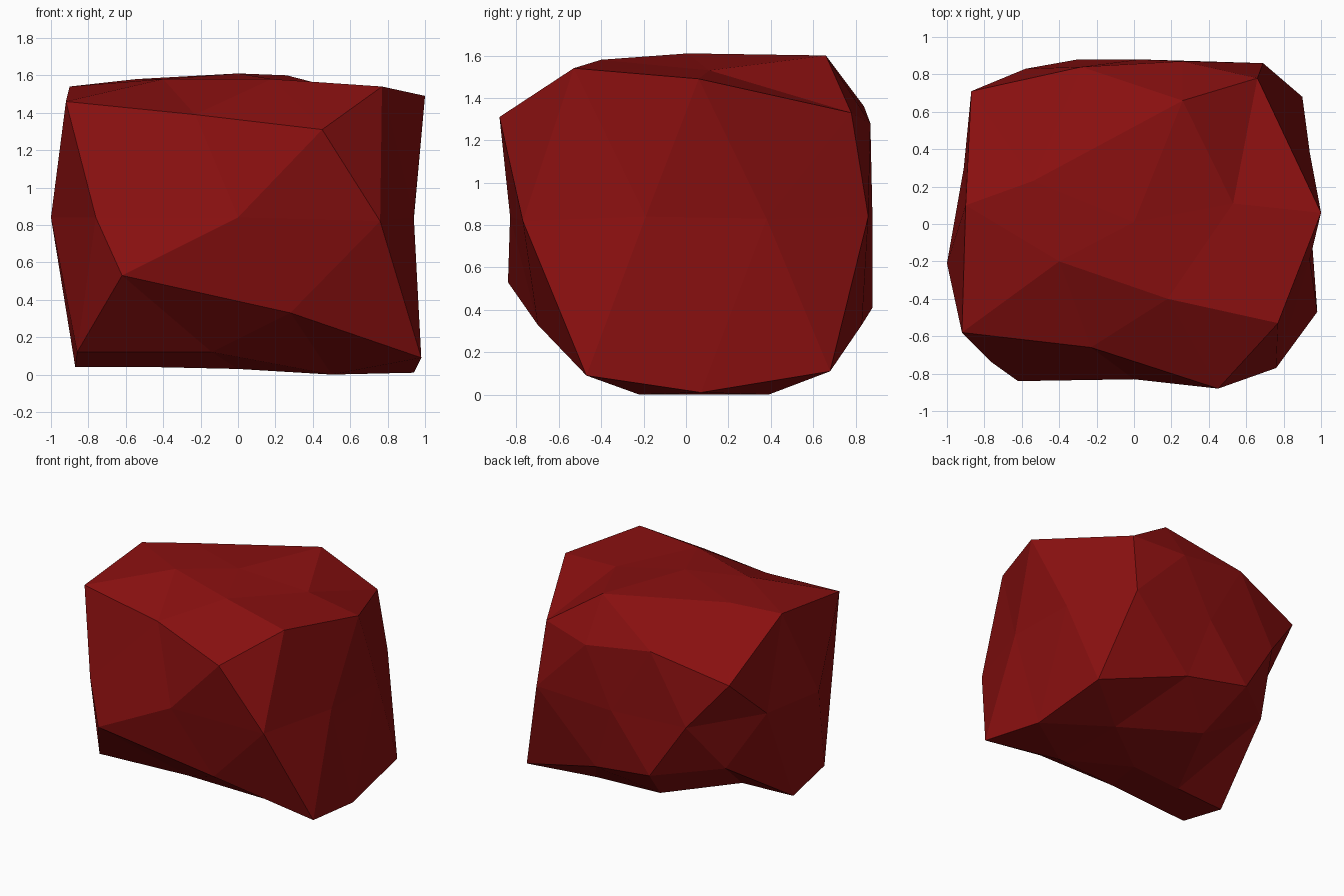
import bpy, bmesh, math

if "Cube" in bpy.data.objects:
    bpy.data.objects.remove(bpy.data.objects["Cube"])

# Rings of the rock, listed counter-clockwise from +x; each entry is a shaped point
BOTTOM = [(0, 0, .03)]
UNDERSIDE = [(.5, .39, 0), (-.17, .56, .12), (-.45, -.05, .04), (-.14, -.42, .12), (.5, -.22, 0)]
LOWER = [(.94, .07, .01), (.9, .68, .11), (.2, .83, .33), (-.3, .88, .41), (-.72, .54, .45),
         (-.87, -.08, .04), (-.86, -.48, .12), (-.62, -.84, .53), (.28, -.7, .33), (.98, -.47, .09)]
MIDDLE = [(.94, .38, .83), (.69, .86, .84), (.03, .88, .83), (-.58, .83, .84), (-.91, .3, .84),
          (-1, -.21, .84), (-.76, -.74, .84), (0, -.83, .84), (.76, -.77, .82), (.94, -.19, .84)]
UPPER = [(1, .06, 1.49), (.66, .78, 1.33), (.26, .87, 1.28), (-.28, .84, 1.36), (-.87, .71, 1.2),
         (-.9, .1, 1.54), (-.92, -.58, 1.46), (-.23, -.66, 1.39), (.45, -.88, 1.31), (.77, -.53, 1.54)]
CROWN = [(.53, .11, 1.53), (.26, .66, 1.6), (-.54, .23, 1.58), (-.4, -.2, 1.58), (.18, -.4, 1.58)]
TOP = [(0, .01, 1.61)]


def shaped(co):
    """Pick the ring from the height and the slot from the angle on the unit sphere."""
    deg = math.degrees(math.atan2(co.y, co.x)) % 360
    z = co.z
    if abs(z) > .95:
        return (TOP if z > 0 else BOTTOM)[0]
    if z > .7:
        return CROWN[round(deg / 72) % 5]
    if z < -.7:
        return UNDERSIDE[round((deg - 36) / 72) % 5]
    if abs(z) < .2:
        return MIDDLE[round((deg - 18) / 36) % 10]
    return (UPPER if z > 0 else LOWER)[round(deg / 36) % 10]


# Low-poly sphere pushed into a chunky boulder
bm = bmesh.new()
bmesh.ops.create_icosphere(bm, subdivisions=2, radius=1)
for v in bm.verts:
    v.co = shaped(v.co.normalized())
bmesh.ops.recalc_face_normals(bm, faces=bm.faces)
mesh = bpy.data.meshes.new("rock")
bm.to_mesh(mesh)
bm.free()

mat = bpy.data.materials.new("dark red")
mat.diffuse_color = (.25, .005, .005, 1)
mat.use_nodes = True
mat.node_tree.nodes["Principled BSDF"].inputs["Base Color"].default_value = mat.diffuse_color
mesh.materials.append(mat)
bpy.context.collection.objects.link(bpy.data.objects.new("rock", mesh))
